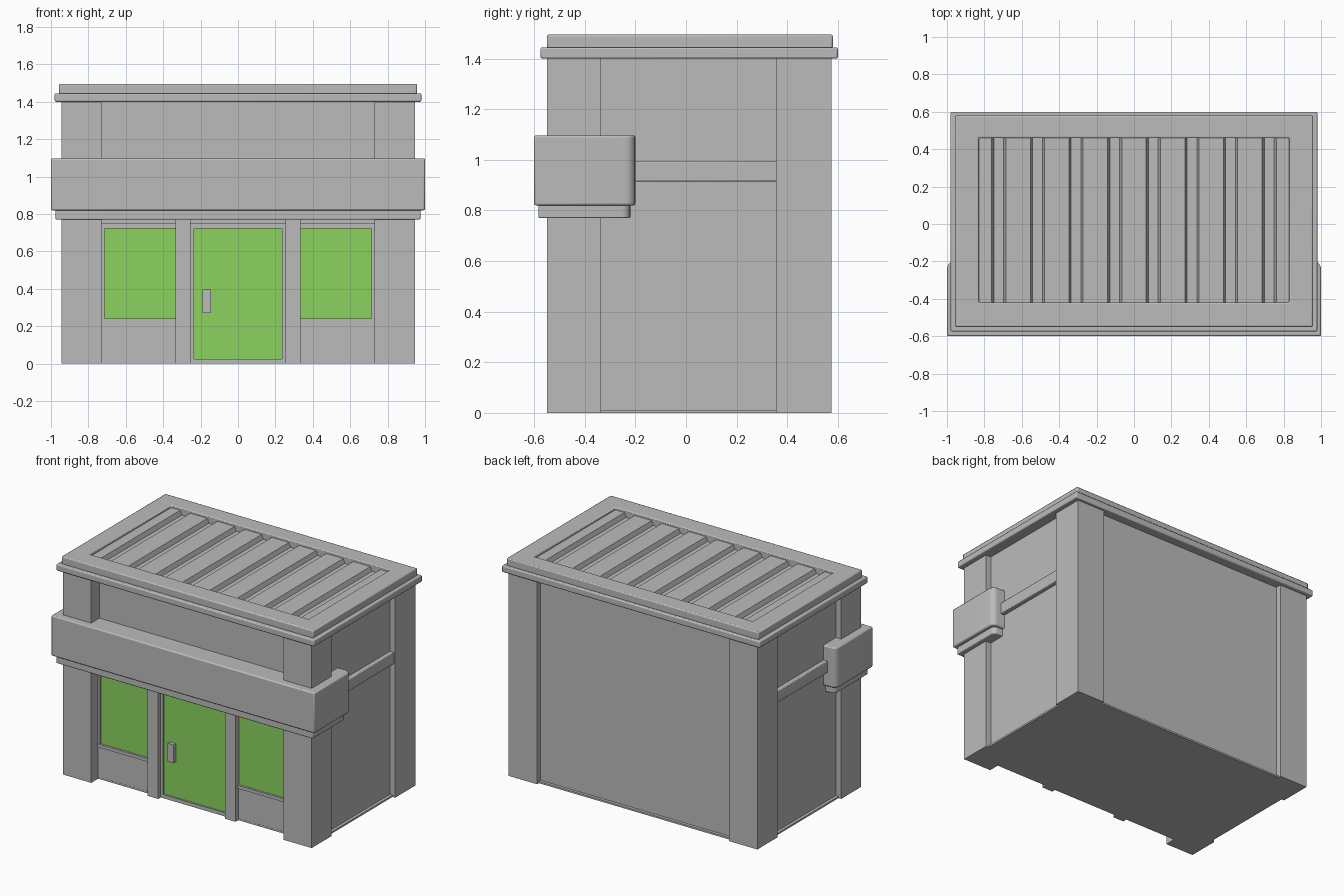
import bpy, bmesh

if "Cube" in bpy.data.objects:
    bpy.data.objects.remove(bpy.data.objects["Cube"])


def material(name, rgb):
    m = bpy.data.materials.new(name)
    m.diffuse_color = (*rgb, 1)
    m.use_nodes = True
    m.node_tree.nodes["Principled BSDF"].inputs["Base Color"].default_value = m.diffuse_color
    return m


GREY = material("wall_grey", (0.5, 0.5, 0.5))
GREEN = material("glass_green", (0.26, 0.65, 0.115))


def finish(name, bm, mat, bevel=0.0):
    """Turn a bmesh into a named object, with optional softened edges."""
    bmesh.ops.recalc_face_normals(bm, faces=bm.faces)
    me = bpy.data.meshes.new(name)
    bm.to_mesh(me)
    bm.free()
    me.materials.append(mat)
    ob = bpy.data.objects.new(name, me)
    bpy.context.collection.objects.link(ob)
    if bevel:
        mod = ob.modifiers.new("soft_edges", 'BEVEL')
        mod.width = bevel
        mod.segments = 2
        mod.limit_method = 'ANGLE'
    bpy.ops.object.select_all(action='DESELECT')
    ob.select_set(True)
    bpy.context.view_layer.objects.active = ob
    bpy.ops.object.shade_smooth_by_angle(angle=0.7)
    return ob


def box_bm(x0, x1, y0, y1, z0, z1):
    bm = bmesh.new()
    bmesh.ops.create_cube(bm, size=1)
    for v in bm.verts:
        v.co.x = x0 if v.co.x < 0 else x1
        v.co.y = y0 if v.co.y < 0 else y1
        v.co.z = z0 if v.co.z < 0 else z1
    return bm


def box(name, x0, x1, y0, y1, z0, z1, mat=GREY, bevel=0.0):
    return finish(name, box_bm(x0, x1, y0, y1, z0, z1), mat, bevel)


def pair(name, x0, x1, *rest, **kw):
    """The same box on the left and right."""
    box("right_" + name, x0, x1, *rest, **kw)
    box("left_" + name, -x1, -x0, *rest, **kw)


def rounded_band(name, x, y0, y1, z0, z1, radius, bevel):
    """Box with its two rear vertical corners rounded."""
    bm = box_bm(-x, x, y0, y1, z0, z1)
    rear = [e for e in bm.edges
            if all(abs(v.co.y - y1) < 1e-5 for v in e.verts)
            and abs(e.verts[0].co.x - e.verts[1].co.x) < 1e-5]
    bmesh.ops.bevel(bm, geom=rear, offset=radius, segments=5,
                    profile=0.5, affect='EDGES')
    return finish(name, bm, GREY, bevel)


# main walls, floor slab and corner pillars
box("walls", -0.905, 0.905, -0.46, 0.535, 0, 1.41)
box("floor_slab", -0.925, 0.925, -0.475, 0.555, 0, 0.012)
pair("front_pillar", 0.73, 0.945, -0.55, -0.335, 0, 1.405)
pair("back_pillar", 0.73, 0.945, 0.355, 0.575, 0, 1.405)
pair("side_rail", 0.9, 0.935, -0.25, 0.36, 0.915, 0.995, bevel=0.005)

# shop front: mullions, window frames and glass
pair("mullion", 0.253, 0.335, -0.505, -0.45, 0, 0.8)
pair("window_panel", 0.33, 0.735, -0.474, -0.45, 0, 0.22)
pair("window_sill", 0.33, 0.735, -0.482, -0.45, 0.22, 0.242)
pair("window_header", 0.33, 0.735, -0.478, -0.45, 0.723, 0.748)
pair("window_jamb", 0.715, 0.735, -0.478, -0.45, 0.242, 0.723)
pair("window_glass", 0.335, 0.715, -0.468, -0.459, 0.242, 0.723, mat=GREEN)

# door with frame and handle
pair("door_jamb", 0.235, 0.255, -0.478, -0.45, 0, 0.748)
box("door_header", -0.235, 0.235, -0.478, -0.45, 0.723, 0.748)
box("door_threshold", -0.235, 0.235, -0.478, -0.45, 0, 0.025)
box("door_glass", -0.235, 0.235, -0.468, -0.459, 0.025, 0.723, mat=GREEN)
box("door_handle", -0.19, -0.145, -0.492, -0.46, 0.27, 0.395)

# sign band wrapping the front, with a smaller lip below
rounded_band("sign_band", 1.0, -0.6, -0.2, 0.82, 1.097, 0.04, 0.008)
rounded_band("sign_lip", 0.975, -0.583, -0.22, 0.77, 0.825, 0.035, 0.005)

# cornice plate
box("cornice", -0.98, 0.98, -0.575, 0.6, 1.4, 1.445, bevel=0.007)

# parapet ring around the roof sheet
bm = bmesh.new()
loops = []
for x, y0, y1 in ((0.957, -0.55, 0.58), (0.83, -0.42, 0.46)):
    for z in (1.44, 1.495):
        loops.append([bm.verts.new((a, b, z)) for a, b in
                      ((-x, y0), (x, y0), (x, y1), (-x, y1))])
outer_low, outer_top, inner_low, inner_top = loops
for a, b in ((outer_low, outer_top), (outer_top, inner_top),
             (inner_top, inner_low), (inner_low, outer_low)):
    for i in range(4):
        j = (i + 1) % 4
        bm.faces.new((a[i], a[j], b[j], b[i]))
finish("parapet", bm, GREY, 0.007)

# corrugated roof sheet: wide ribs with eight narrow grooves
RIB, GROOVE, STEP = 1.478, 1.448, 0.2065
profile = [(-0.835, RIB)]
for i in range(8):
    c = (i - 3.5) * STEP
    profile += [(c - 0.038, RIB), (c - 0.026, GROOVE),
                (c + 0.026, GROOVE), (c + 0.038, RIB)]
profile.append((0.835, RIB))
bm = bmesh.new()
front = [bm.verts.new((x, -0.425, z)) for x, z in profile]
back = [bm.verts.new((x, 0.465, z)) for x, z in profile]
for i in range(len(profile) - 1):
    bm.faces.new((front[i], front[i + 1], back[i + 1], back[i]))
sheet = finish("roof_sheet", bm, GREY)
if sheet.data.polygons[0].normal.z < 0:
    sheet.data.flip_normals()
